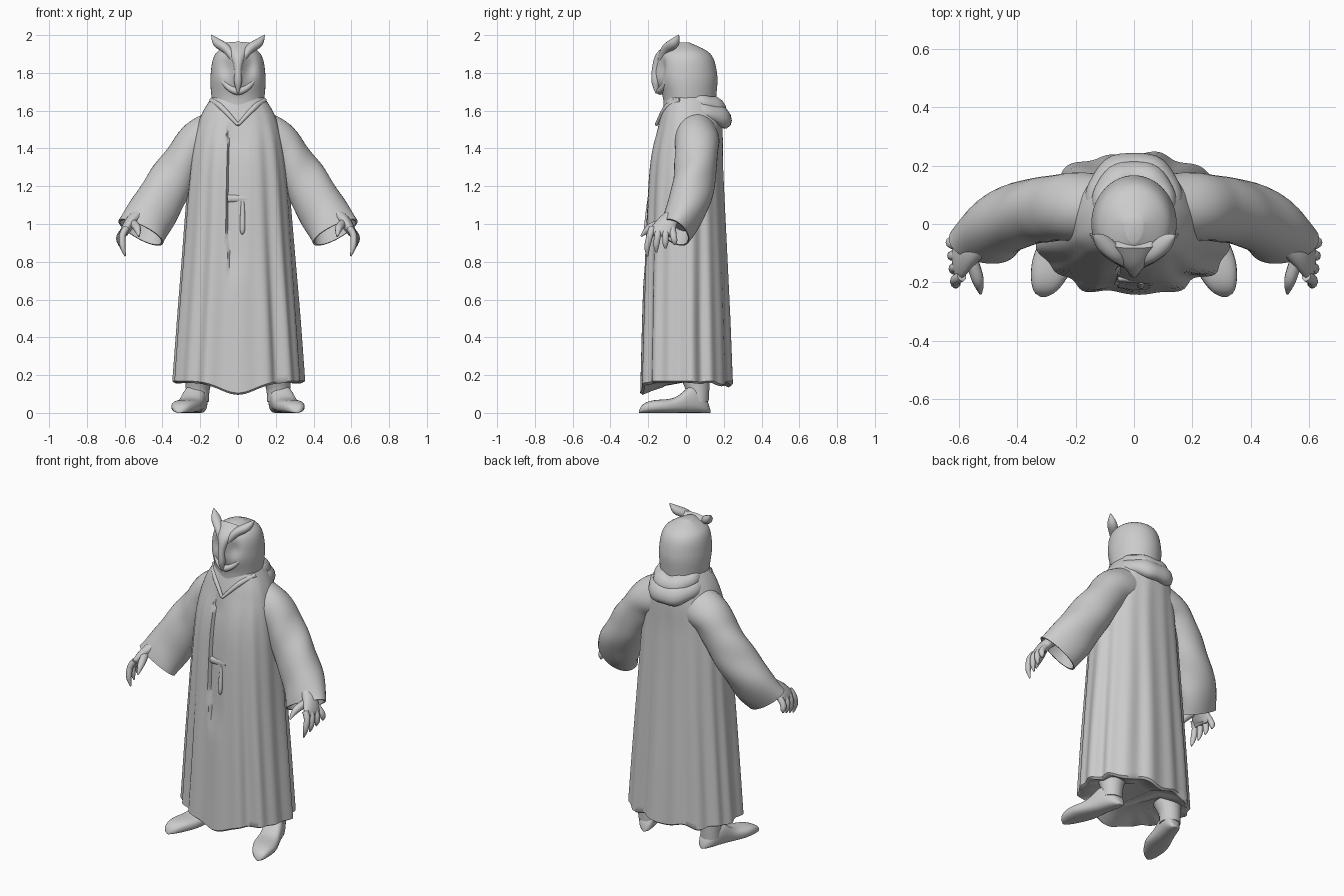
import bpy, bmesh, math
from math import sin, cos, pi, exp, tau
from mathutils import Vector

if "Cube" in bpy.data.objects:
    bpy.data.objects.remove(bpy.data.objects["Cube"], do_unlink=True)

colour = (.6, .6, .6, 1)
grey = bpy.data.materials.new("plain grey")
grey.use_nodes = True
grey.diffuse_color = colour
grey.node_tree.nodes["Principled BSDF"].inputs["Base Color"].default_value = colour


def bump(value, centre, width):
    return exp(-((value - centre) / width) ** 2)


def clamp(value):
    return max(0, min(1, value))


def boxy(value, power):
    return math.copysign(abs(value) ** power, value)


def angles(count):
    return [tau * step / count for step in range(count)]


def loft(name, rings, cap=True):
    """Skin a list of equal-length closed rings."""
    bm = bmesh.new()
    rows = [[bm.verts.new(point) for point in ring] for ring in rings]
    count = len(rows[0])
    for lower, upper in zip(rows, rows[1:]):
        for i in range(count):
            j = (i + 1) % count
            bm.faces.new((lower[i], lower[j], upper[j], upper[i]))
    if cap:
        bm.faces.new(rows[0][::-1])
        bm.faces.new(rows[-1])
    bmesh.ops.recalc_face_normals(bm, faces=bm.faces)
    mesh = bpy.data.meshes.new(name)
    bm.to_mesh(mesh)
    bm.free()
    mesh.materials.append(grey)
    part = bpy.data.objects.new(name, mesh)
    bpy.context.collection.objects.link(part)
    bpy.context.view_layer.objects.active = part
    part.select_set(True)
    bpy.ops.object.shade_smooth_by_angle(angle=math.radians(50))
    part.select_set(False)


def spread(keys, count):
    """Resample key tuples along a smooth spline."""
    result = []
    last = len(keys) - 1
    for step in range(count):
        place = step / (count - 1) * last
        i = min(int(place), last - 1)
        f = place - i
        before, start, end, after = [Vector(keys[max(0, min(last, i + d))]) for d in (-1, 0, 1, 2)]
        leave, arrive = (end - before) / 2, (after - start) / 2
        ease = f * f * (3 - 2 * f)
        result.append(start.lerp(end, ease) + leave * f * (1 - f) ** 2 - arrive * f * f * (1 - f))
    return result


def tube(name, keys, count=16, sides=16, ref=(0, 1, 0), side=1, fold=0, hollow=False):
    """Limb through keys (x, y, z, radius across, radius along ref)."""
    stations = spread(keys, count)
    centres = [Vector(station[:3]) for station in stations]
    rings = []
    for k, station in enumerate(stations):
        along = (centres[min(k + 1, count - 1)] - centres[max(k - 1, 0)]).normalized()
        across = along.cross(Vector(ref)).normalized()
        depth = across.cross(along)
        ring = []
        for a in angles(sides):
            ripple = 1 + fold * (sin(3 * a + k * .4) + sin(k * .7 + 2 * a) / 2)
            offset = across * cos(a) * station[3] + depth * sin(a) * station[4]
            ring.append(centres[k] + offset * ripple)
        rings.append(ring)
    if hollow:
        end, deep = centres[-1], centres[-5]
        rim = rings[-1]
        rings.append([end.lerp(point, .92) for point in rim])
        rings.append([deep + (point - end) * .7 for point in rim])
    loft(name, [[(side * p.x, p.y, p.z) for p in ring] for ring in rings])


# Robe: pleated cloth body, keys are (height, half width, front depth, back depth)
robe_keys = [(.17, .34, .24, .24), (.8, .295, .22, .215), (1.3, .255, .195, .195),
             (1.55, .205, .14, .19), (1.69, .125, .1, .14)]


def robe_ring(height, width, front, back, inset=1, lift=0):
    pleat = .01 + .024 * clamp(1.5 - height)
    pleat *= max(.15, clamp((1.66 - height) * 4))
    low = clamp(1.5 - 3 * height)
    # The front opening fades in below the neck and out at the knee
    slit = clamp(min((1.54 - height) * 10, (height - .68) * 7))
    ring = []
    for a in angles(160):
        phase = sin(3 * height + 2 * a) / 4
        wave = sin(15 * a + phase) + .8 * sin(9 * a + 1 + phase)
        scale = inset * (1 + pleat * wave * (3 + sin(5 * a)) / 4)
        x = scale * width * boxy(cos(a), .88)
        y = scale * (back if sin(a) > 0 else front) * boxy(sin(a), .88)
        z = height + lift
        if y < 0:
            z -= .065 * low * bump(x, 0, .13)
            if abs(x) < .055:
                y += .02 * slit * (.55 - x * 9)
        else:
            z -= .025 * low * (1 + sin(9 * a)) / 2 * sin(a)
        ring.append((x, y, z))
    return ring


# Hem rolls under and closes beneath
under = [robe_ring(*robe_keys[0], inset=inset, lift=lift)
         for inset, lift in ((.5, .03), (.75, .01), (.95, -.01))]
loft("robe", under + [robe_ring(*key) for key in spread(robe_keys, 50)])

# Hood: thick folded cloth lying around the neck and down the back
for label, size, lift in (("hood_outer_fold", 1, 0), ("hood_inner_fold", .86, .05)):
    rings = []
    for a in angles(48):
        back = (sin(a) + 1) / 2
        outward = Vector((cos(a), sin(a), 0))
        centre = Vector((size * cos(a) * (.11 + .04 * back), .045 + .15 * size * sin(a),
                         1.61 + lift - .045 * back ** 3 - .07 * min(0, sin(a)) ** 2))
        radius = (.02 + .032 * back ** 1.5) * size * (1 + .08 * sin(7 * a))
        rings.append([centre + outward * radius * cos(b)
                      + Vector((0, 0, radius * (1.15 * sin(b) - .35 * cos(b))))
                      for b in angles(12)])
    loft(label, rings + rings[:1], cap=False)

# Head: keys are (height, half width, front depth, back depth)
head_keys = [(1.54, .12, .12, .15), (1.67, .14, .12, .16), (1.79, .145, .155, .165),
             (1.9, .12, .145, .13), (1.96, .03, .06, .02)]
rings = []
for height, width, front, back in spread(head_keys, 33):
    ring = []
    for a in angles(64):
        x = width * cos(a)
        y = (back if sin(a) > 0 else front) * sin(a)
        if y < 0:
            # Sunken eye discs beside a raised central ridge
            y += .028 * bump(abs(x), .06, .035) * bump(height, 1.83, .06)
            y -= .02 * bump(x, 0, .022) * bump(height, 1.82, .1)
        ring.append((x, y, height))
    rings.append(ring)
loft("head", rings)

# Forehead wedge narrowing down into the beak, with the mouth fold below it
tube("forehead_and_beak", [(0, -.07, 1.95, .085, .02), (0, -.135, 1.89, .04, .025),
                           (0, -.158, 1.82, .02, .022), (0, -.16, 1.75, .02, .022),
                           (0, -.157, 1.69, .003, .004)], 25)
tube("mouth_fold", [(x, 5 * x * x - .137, 1.703 + 8 * x * x, .02 - abs(x) / 12, .02 - abs(x) / 12)
                    for x in (-.095, -.05, 0, .05, .095)])

for side, sign in (("left", 1), ("right", -1)):
    # Brow ridge sweeping into the pointed ear tuft
    tube(side + "_brow", [(.015, -.14, 1.86, .014, .014), (.06, -.105, 1.925, .024, .027),
                          (.11, -.062, 1.96, .024, .028), (.14, -.04, 2, .003, .004)], side=sign)

    # Wide sleeve running in from the shoulder, hollow at the cuff
    tube(side + "_sleeve", [(.05, .05, 1.5, .115, .115), (.19, .055, 1.44, .122, .118),
                            (.28, .055, 1.34, .112, .112), (.36, .04, 1.215, .122, .112),
                            (.45, 0, 1.07, .13, .105), (.513, -.06, .955, .133, .085)],
         count=37, sides=36, side=sign, fold=.025, hollow=True)

    # Hand with curled, tapering fingers
    tube(side + "_palm", [(.5, -.05, 1.07, .03, .035), (.56, -.09, 1.02, .032, .05),
                          (.6, -.125, .96, .024, .064), (.606, -.13, .935, .01, .05)], side=sign)
    for k, finger in enumerate(("index", "middle", "ring", "little")):
        root = .035 * k - .178
        tip = .048 * k - .205
        tube(f"{side}_{finger}_finger",
             [(.59, root, .98, .018, .019), (.611 + k / 250, (root + tip) / 2, .94, .018, .018),
              (.61 + k / 160, tip, .88 + k / 100, .015, .016),
              (.597 + k / 100, tip, .83 + k / 50, .004, .005)], sides=10, side=sign)
    tube(side + "_thumb", [(.56, -.11, 1.01, .022, .022), (.535, -.19, .98, .021, .021),
                           (.525, -.238, .935, .005, .005)], sides=10, ref=(1, 0, 0), side=sign)

    # Boot: rounded from heel to toe, tallest at the ankle, flat underneath
    rings = []
    for step in range(33):
        t = step / 32
        rounding = (1.02 - (2 * t - 1) ** 4) ** .5
        width = rounding * (.062 + .012 * bump(t, .65, .2))
        half = rounding * (.035 + .04 * bump(t, .22, .2))
        rings.append([(sign * (.2 + .11 * t + width * boxy(cos(a), .75)), .13 - .38 * t,
                       half + half * boxy(sin(a), .8)) for a in angles(24)])
    loft(side + "_boot", rings)
    tube(side + "_leg", [(.215, .06, .06, .06, .06), (.213, .06, .13, .064, .064),
                         (.205, .05, .2, .08, .08)], side=sign)

    # Collar edge crossing down to the front opening
    tube(side + "_collar", [(.14, -.03, 1.655, .014, .014), (.09, -.1, 1.62, .016, .016),
                            (0, -.158, 1.525, .008, .008)], side=sign)

# Belt fold and hanging knot inside the open front
tube("belt", [(-.055, -.186, 1.135, .02, .012), (.055, -.194, 1.135, .018, .01)])
tube("belt_end", [(.025, -.196, 1.12, .01, .01), (.024, -.21, .98, .014, .012),
                  (.022, -.207, .945, .004, .004)])
